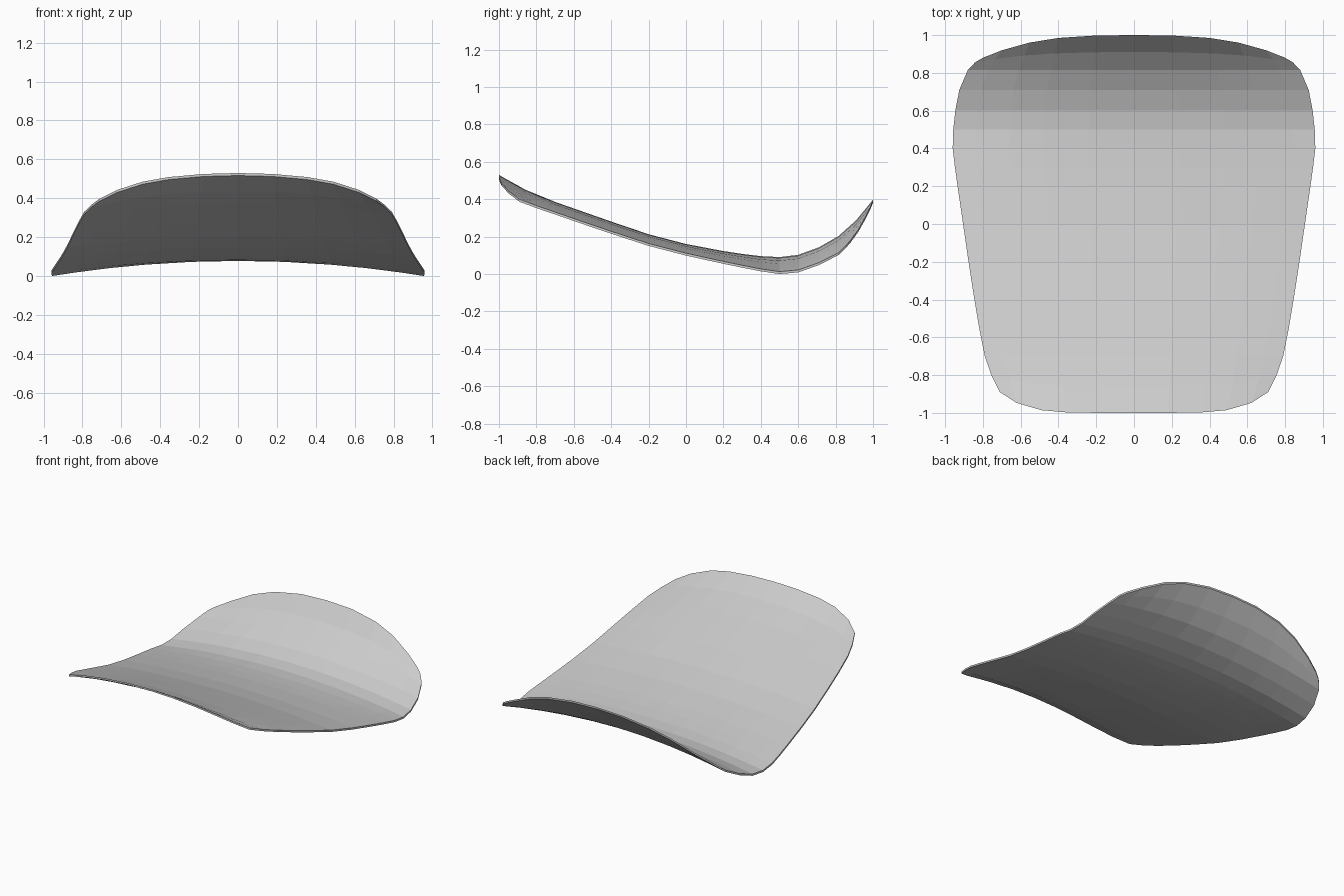
import bpy, bmesh

if "Cube" in bpy.data.objects:
    bpy.data.objects.remove(bpy.data.objects["Cube"])

# Profile along y: (y, crown height, sideways droop)
PROFILE = [(-1, .527, .14), (-.9, .468, .125), (-.8, .42, .092), (-.7, .383, .08),
           (-.4, .278, .067), (-.2, .21, .059), (0, .158, .055), (.2, .12, .058),
           (.3, .105, .062), (.4, .093, .068), (.5, .088, .078), (.6, .1, .083), (.71, .14, .088),
           (.815, .2, .105), (.91, .285, .118), (1, .395, .13)]
# Rows: (y at centre, y at rim, half width, bow exponent)
ROWS = [(-1, -.89, .71, 5.5), (-.86, -.8, .755, 4)]
ROWS += [(y, y, w, 2) for y, w in [(-.7, .79), (-.55, .82), (-.4, .845), (-.2, .876), (0, .905),
         (.2, .934), (.3, .948), (.4, .96), (.5, .957), (.6, .946), (.71, .925), (.815, .88)]]
ROWS += [(.91, .855, .842, 3), (1, .88, .8, 3)]
HALF = [.25, .5, .69, .875, 1]
COLS = [-u for u in reversed(HALF)] + [0] + HALF
THICK = .013


def surface_z(x, y):
    for (y0, z0, k0), (y1, z1, k1) in zip(PROFILE, PROFILE[1:]):
        if y <= y1:
            break
    t = (y - y0) / (y1 - y0)
    return z0 + t * (z1 - z0) - (k0 + t * (k1 - k0)) * x * x / .92


# Upper sheet of the curved shell
bm = bmesh.new()
grid = []
for yc, ye, w, p in ROWS:
    row = []
    for u in COLS:
        y = yc + (ye - yc) * abs(u) ** p
        row.append(bm.verts.new((u * w, y, surface_z(u * w, y))))
    grid.append(row)
for a, b in zip(grid, grid[1:]):
    for i in range(len(COLS) - 1):
        bm.faces.new((a[i], a[i + 1], b[i + 1], b[i]))

# Underside and thin rim
ext = bmesh.ops.extrude_face_region(bm, geom=bm.faces[:], use_keep_orig=True)
low = [g for g in ext["geom"] if isinstance(g, bmesh.types.BMVert)]
bmesh.ops.translate(bm, verts=low, vec=(0, 0, -THICK))
bmesh.ops.recalc_face_normals(bm, faces=bm.faces[:])

# Rest on the floor
floor = min(v.co.z for v in bm.verts)
bmesh.ops.translate(bm, verts=bm.verts[:], vec=(0, 0, -floor))

mesh = bpy.data.meshes.new("curved_shell")
bm.to_mesh(mesh)
bm.free()
bpy.context.collection.objects.link(bpy.data.objects.new("curved_shell", mesh))
